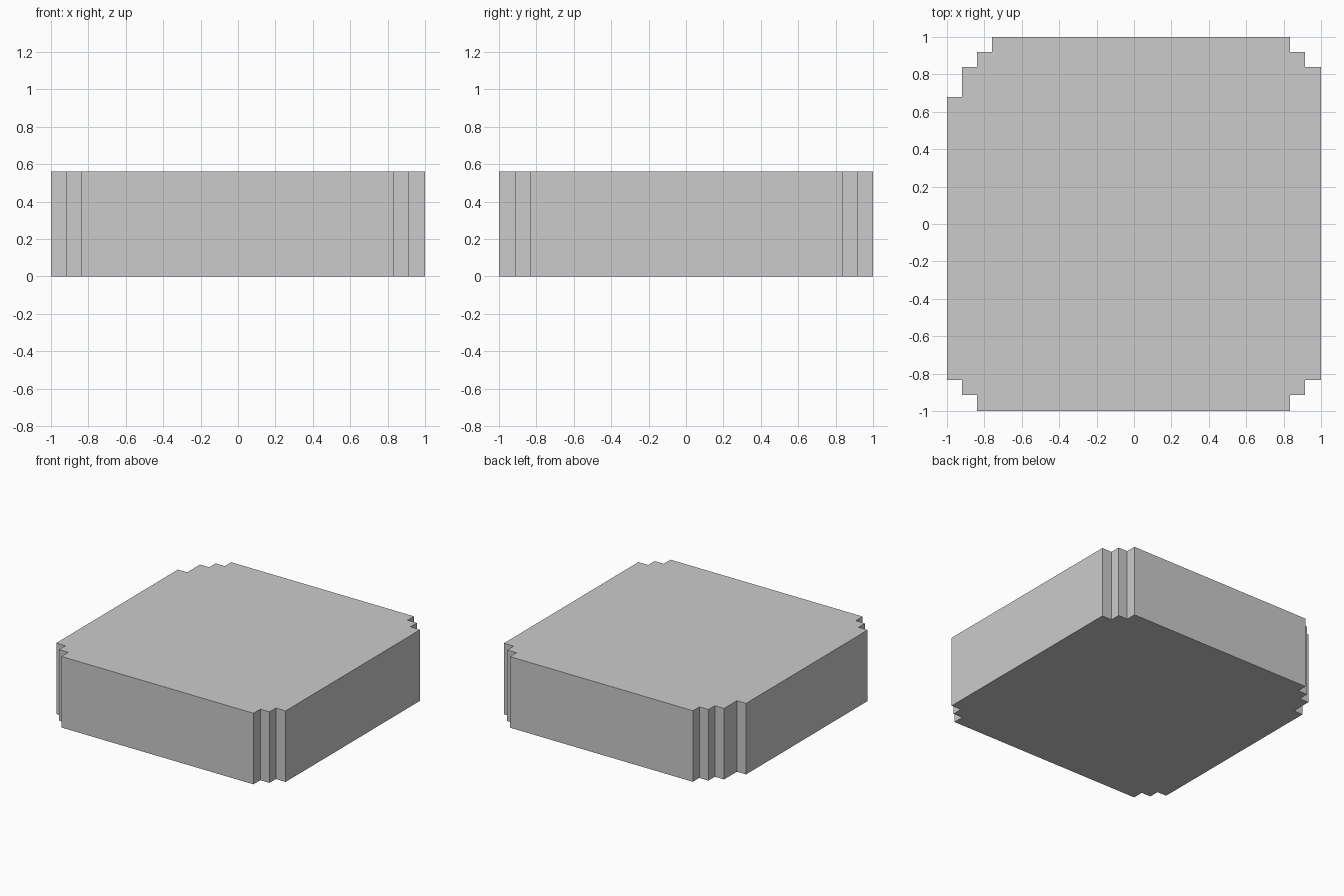
import bpy, bmesh

if "Cube" in bpy.data.objects:
    bpy.data.objects.remove(bpy.data.objects["Cube"])

HEIGHT = 0.56

# Stair-stepped outline, anticlockwise from the front left corner
outline = [
    # front right steps
    (-0.84, -1), (0.835, -1), (0.835, -0.915), (0.915, -0.915), (0.915, -0.835), (1, -0.835),
    # back right steps
    (1, 0.84), (0.915, 0.84), (0.915, 0.92), (0.835, 0.92), (0.835, 1),
    # back left steps, one corner longer than the rest
    (-0.76, 1), (-0.76, 0.92), (-0.84, 0.92), (-0.84, 0.84), (-0.92, 0.84), (-0.92, 0.68), (-1, 0.68),
    # front left steps
    (-1, -0.835), (-0.92, -0.835), (-0.92, -0.915), (-0.84, -0.915),
]

# Slab: outline extruded straight up
bm = bmesh.new()
base = bm.faces.new([bm.verts.new((x, y, 0)) for x, y in outline])
top = bmesh.ops.extrude_face_region(bm, geom=[base], use_keep_orig=True)["geom"]
bmesh.ops.translate(bm, vec=(0, 0, HEIGHT),
                    verts=[g for g in top if isinstance(g, bmesh.types.BMVert)])
bmesh.ops.recalc_face_normals(bm, faces=bm.faces)

mesh = bpy.data.meshes.new("stepped_slab")
bm.to_mesh(mesh)
bm.free()
bpy.context.collection.objects.link(bpy.data.objects.new("stepped_slab", mesh))
